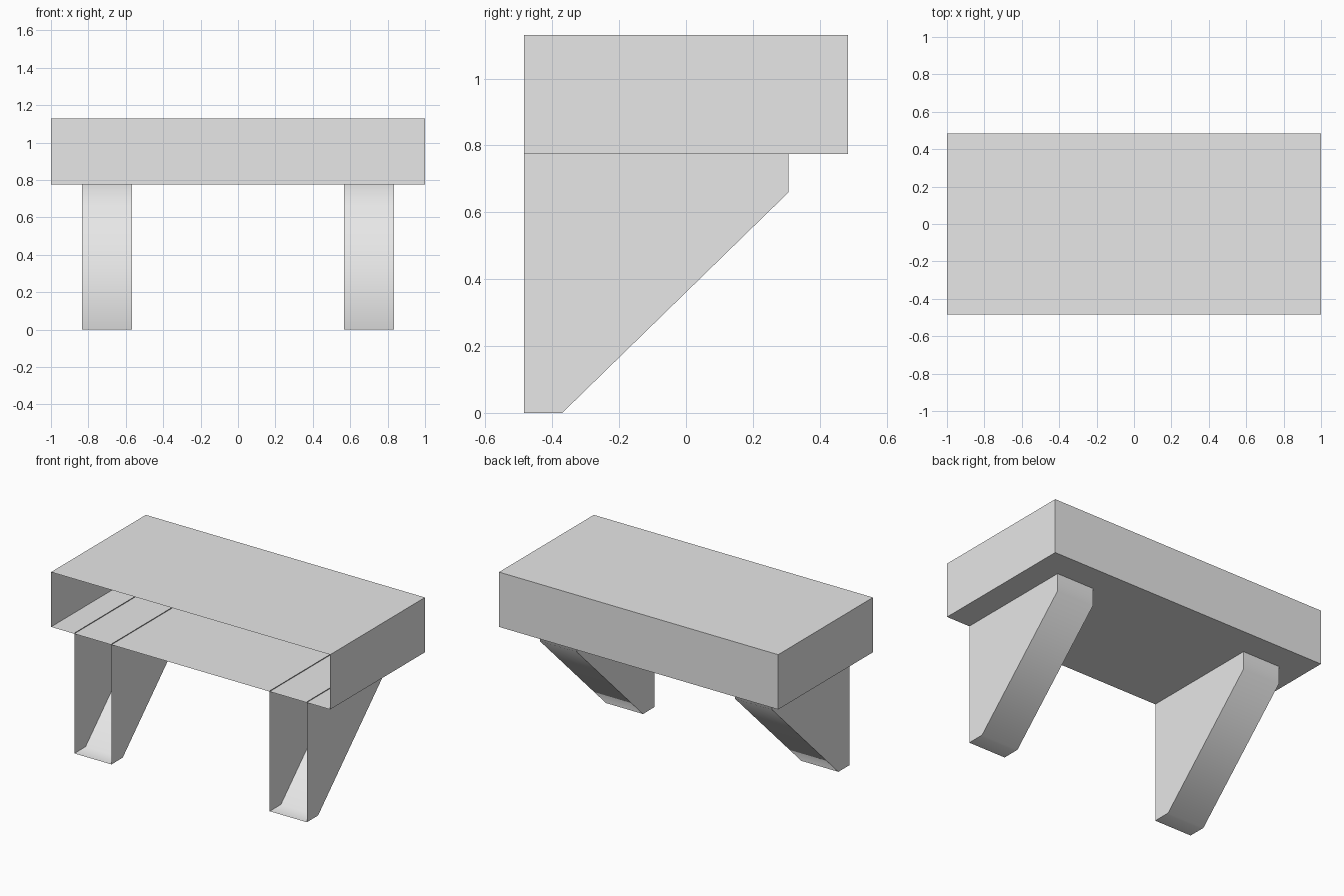
import bpy
import bmesh
import math
from mathutils import Vector

default = bpy.data.objects.get("Cube")
if default:
    bpy.data.objects.remove(default, do_unlink=True)

# Single plain grey material
grey = bpy.data.materials.new("light_grey")
grey.use_nodes = True
grey.diffuse_color = (0.8, 0.8, 0.8, 1)
grey.node_tree.nodes["Principled BSDF"].inputs["Base Color"].default_value = (0.8, 0.8, 0.8, 1)


def extruded_shell(name, profile, x0, x1, open_sides):
    """Extrude a (y, z) profile along x, leaving the given directions open."""
    bm = bmesh.new()
    face = bm.faces.new([bm.verts.new((x0, y, z)) for y, z in profile])
    moved = bmesh.ops.extrude_face_region(bm, geom=[face], use_keep_orig=True)["geom"]
    verts = [v for v in moved if isinstance(v, bmesh.types.BMVert)]
    bmesh.ops.translate(bm, verts=verts, vec=(x1 - x0, 0, 0))
    bmesh.ops.recalc_face_normals(bm, faces=bm.faces)
    bm.normal_update()
    gone = [f for f in bm.faces if any(f.normal.dot(Vector(d)) > 0.99 for d in open_sides)]
    bmesh.ops.delete(bm, geom=gone, context="FACES")

    mesh = bpy.data.meshes.new(name)
    bm.to_mesh(mesh)
    bm.free()
    mesh.materials.append(grey)
    obj = bpy.data.objects.new(name, mesh)
    bpy.context.collection.objects.link(obj)
    bpy.ops.object.select_all(action="DESELECT")
    obj.select_set(True)
    bpy.context.view_layer.objects.active = obj
    bpy.ops.object.shade_smooth_by_angle(angle=math.radians(60))
    return obj


FRONT, TOP = (0, -1, 0), (0, 0, 1)

# Thick shelf slab, open at the front
slab = [(-0.485, 0.775), (0.485, 0.775), (0.485, 1.13), (-0.485, 1.13)]
extruded_shell("shelf_slab", slab, -1, 1, [FRONT])

# Sloped brackets, open at the front and top, tucked slightly into the slab
bracket = [(-0.485, 0), (-0.37, 0), (0.307, 0.66), (0.307, 0.78), (-0.485, 0.78)]
for name, x in (("left_bracket", 0.7), ("right_bracket", -0.7)):
    extruded_shell(name, bracket, x - 0.133, x + 0.133, [FRONT, TOP])
